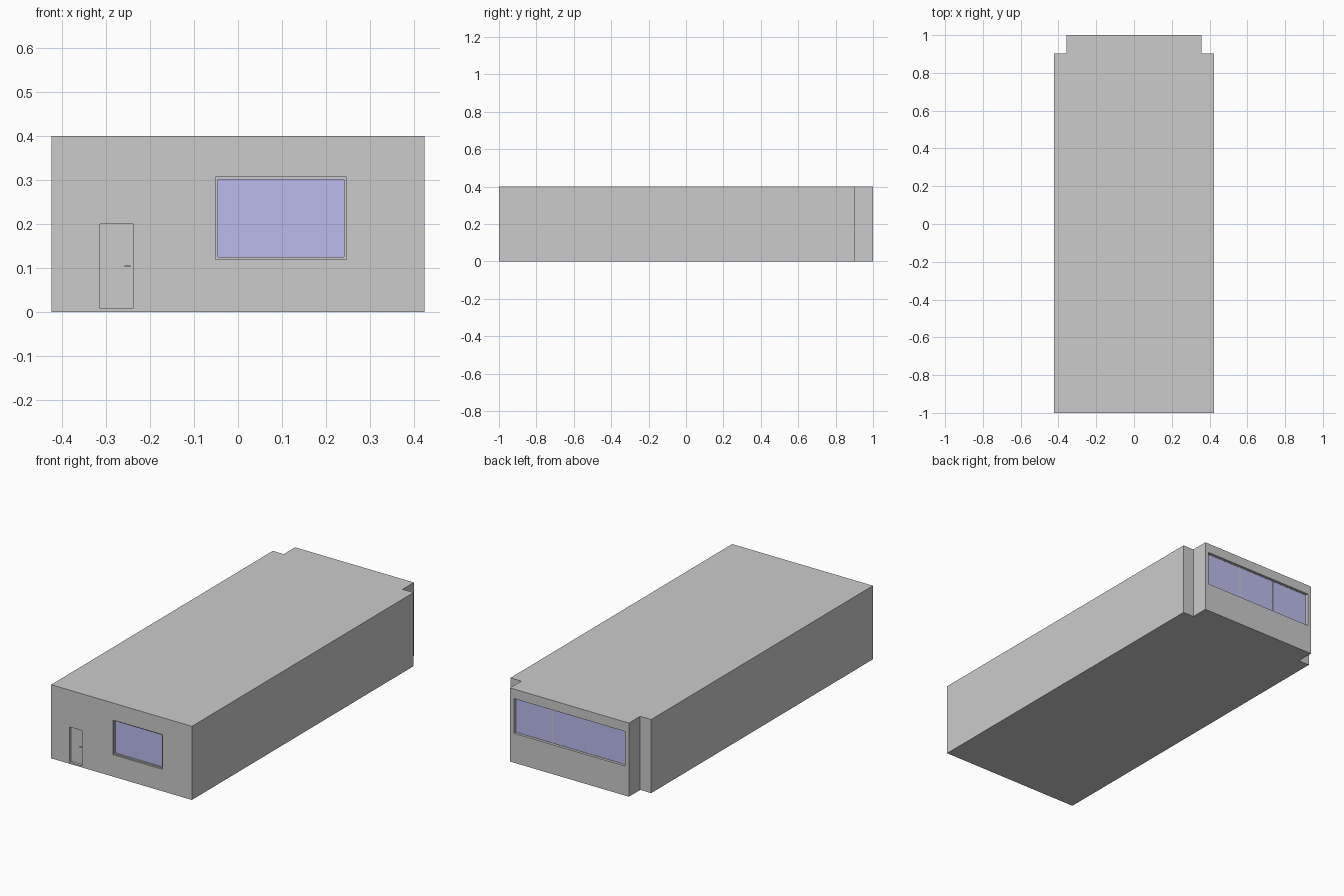
import bpy, bmesh
from mathutils import Vector

if "Cube" in bpy.data.objects:
    bpy.data.objects.remove(bpy.data.objects["Cube"])

T = 0.02          # wall thickness
H = 0.4           # building height


def material(name, color):
    m = bpy.data.materials.new(name)
    m.diffuse_color = color
    m.use_nodes = True
    m.node_tree.nodes["Principled BSDF"].inputs["Base Color"].default_value = m.diffuse_color
    return m


GLASS = material("glass_blue", (0.5, 0.5, 0.85, 1))


def make(name, bm, mat=None):
    bmesh.ops.recalc_face_normals(bm, faces=bm.faces)
    me = bpy.data.meshes.new(name)
    bm.to_mesh(me)
    bm.free()
    ob = bpy.data.objects.new(name, me)
    bpy.context.collection.objects.link(ob)
    if mat:
        me.materials.append(mat)
    return ob


def box(name, x, y, z, mat=None):
    bm = bmesh.new()
    bmesh.ops.create_cube(bm, size=1)
    for v in bm.verts:
        v.co = Vector([a + (c + 0.5) * (b - a) for c, (a, b) in zip(v.co, (x, y, z))])
    return make(name, bm, mat)


def prism(name, t):
    """Room footprint with a narrower bay at the back, inset by t."""
    w, n, step = 0.423 - t, 0.357 - t, 0.903 - t
    pts = [(-w, t - 1), (w, t - 1), (w, step), (n, step),
           (n, 1 - t), (-n, 1 - t), (-n, step), (-w, step)]
    bm = bmesh.new()
    f = bm.faces.new([bm.verts.new((x, y, t)) for x, y in pts])
    top = bmesh.ops.extrude_face_region(bm, geom=[f])["geom"]
    bmesh.ops.translate(bm, vec=(0, 0, H - 2 * t),
                        verts=[g for g in top if isinstance(g, bmesh.types.BMVert)])
    return make(name, bm)


def cut(target, cutter):
    cutter.hide_render = True
    mod = target.modifiers.new("cut", 'BOOLEAN')
    mod.operation, mod.solver, mod.object = 'DIFFERENCE', 'EXACT', cutter
    bpy.context.view_layer.objects.active = target
    bpy.ops.object.modifier_apply(modifier=mod.name)
    bpy.data.objects.remove(cutter)


def frame(name, x, y, z, b):
    """Rectangular ring frame with bar width b."""
    ob = box(name, x, y, z)
    cut(ob, box("cutter", (x[0] + b, x[1] - b), (y[0] - 1, y[1] + 1), (z[0] + b, z[1] - b)))
    return ob


def door_panel(name, x, y, z, r):
    """Box with its four outline corners rounded."""
    ob = box(name, x, y, z)
    bm = bmesh.new()
    bm.from_mesh(ob.data)
    edges = [e for e in bm.edges if abs(e.verts[0].co.y - e.verts[1].co.y) > 0.001]
    bmesh.ops.bevel(bm, geom=edges, offset=r, segments=3, profile=0.5, affect='EDGES')
    bm.to_mesh(ob.data)
    bm.free()
    return ob


# Hollow building shell with openings
shell = prism("building_shell", 0)
cut(shell, prism("cutter", T))
FX, FZ = (-0.051, 0.246), (0.119, 0.307)      # front window
BX, BZ = (-0.335, 0.335), (0.16, 0.348)       # back window
DX, DZ = (-0.314, -0.237), (0.008, 0.2)       # door
cut(shell, box("cutter", FX, (-1.05, -0.95), FZ))
cut(shell, box("cutter", BX, (0.95, 1.05), BZ))
cut(shell, door_panel("cutter", DX, (-1.05, -1 + 0.014), DZ, 0.003))

# Front window
frame("front_window_frame", FX, (-0.993, -0.981), FZ, 0.006)
box("front_window_glass", (FX[0] + 0.005, FX[1] - 0.005), (-0.986, -0.982),
    (FZ[0] + 0.005, FZ[1] - 0.005), GLASS)

# Door lever handle on a short stem
box("door_handle_stem", (-0.248, -0.245), (-0.993, -0.985), (0.103, 0.106))
box("door_handle_lever", (-0.257, -0.244), (-0.996, -0.993), (0.103, 0.106))

# Back window: three panes between thin frames
pane = (BX[1] - BX[0]) / 3
for i in range(3):
    a = BX[0] + i * pane
    frame(f"back_window_frame_{i + 1}", (a, a + pane), (0.981, 0.986), BZ, 0.002)
    box(f"back_window_glass_{i + 1}", (a + 0.0015, a + pane - 0.0015), (0.9815, 0.985),
        (BZ[0] + 0.0015, BZ[1] - 0.0015), GLASS)
